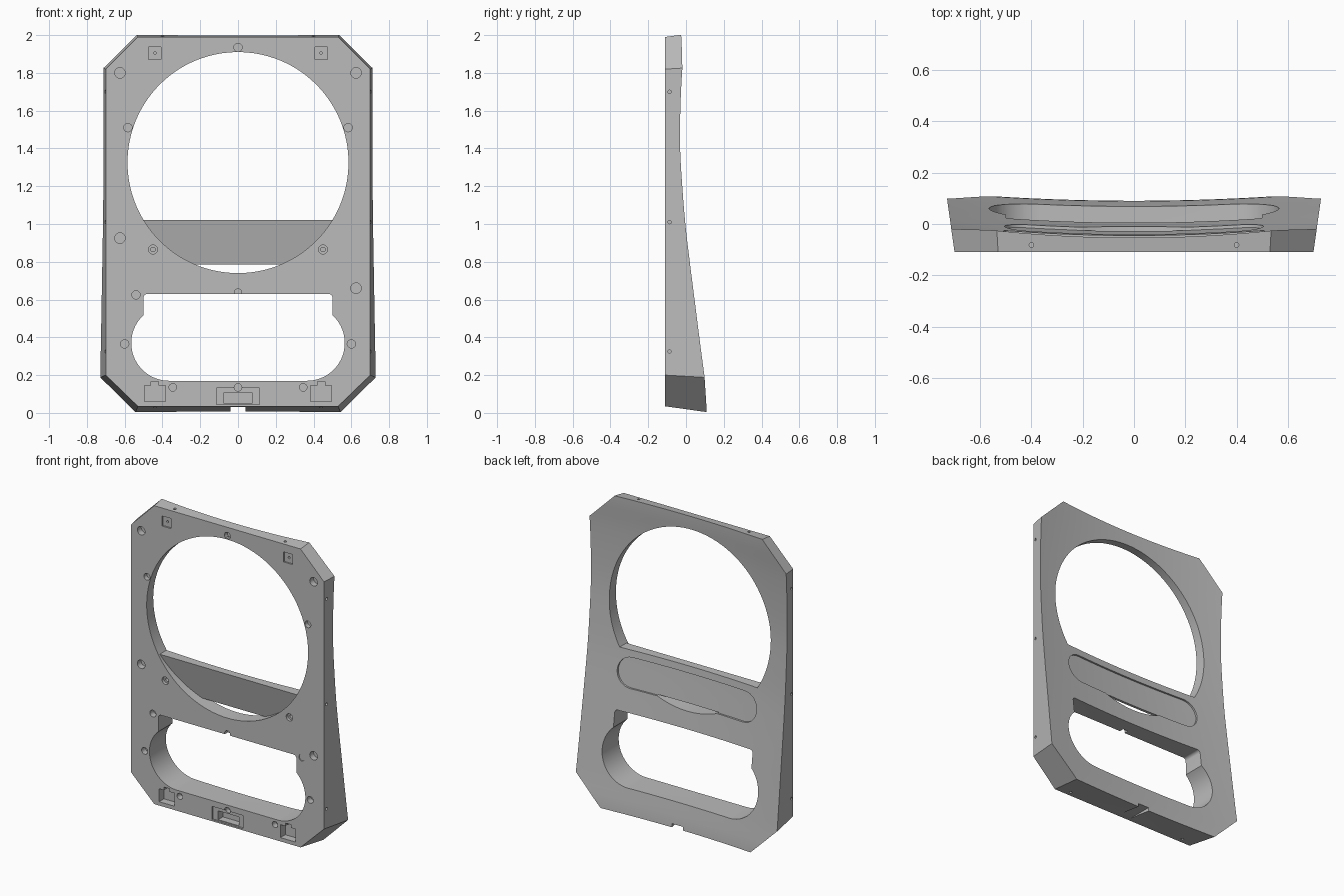
import bpy, bmesh, math

if "Cube" in bpy.data.objects:
    bpy.data.objects.remove(bpy.data.objects["Cube"])

grey = bpy.data.materials.new("mid_grey")
grey.use_nodes = True
grey.diffuse_color = (0.5, 0.5, 0.5, 1)
grey.node_tree.nodes["Principled BSDF"].inputs["Base Color"].default_value = (0.5, 0.5, 0.5, 1)

FRONT = -0.11
EDGE = [.122, .096, .070, .045, .020, -.003, -.019, -.030, -.029, -.020, -.003]


def back(x, z):
    """Depth of the dished rear surface."""
    t = min(max(z / 0.2, 0), 9.999)
    i = int(t)
    f = t - i
    p = [EDGE[min(max(i + k, 0), 10)] for k in (-1, 0, 1, 2)]
    edge = p[1] + 0.5 * f * (p[2] - p[0] + f * (2 * p[0] - 5 * p[1] + 4 * p[2] - p[3]
                             + f * (3 * (p[1] - p[2]) + p[3] - p[0])))
    return edge - (0.03 + 0.01 * z) * (1 - (x / 0.72) ** 2)


def finish(bm, name):
    bmesh.ops.recalc_face_normals(bm, faces=bm.faces)
    me = bpy.data.meshes.new(name)
    bm.to_mesh(me)
    bm.free()
    me.materials.append(grey)
    ob = bpy.data.objects.new(name, me)
    bpy.context.collection.objects.link(ob)
    return ob


def loft(name, loop_a, loop_b):
    bm = bmesh.new()
    a = [bm.verts.new(c) for c in loop_a]
    b = [bm.verts.new(c) for c in loop_b]
    bm.faces.new(a)
    bm.faces.new(b)
    for i in range(len(a)):
        j = (i + 1) % len(a)
        bm.faces.new((a[i], a[j], b[j], b[i]))
    return finish(bm, name)


def prism(name, pts, lo, hi, axis="y"):
    place = {"x": lambda u, v, t: (t, u, v),
             "y": lambda u, v, t: (u, t, v),
             "z": lambda u, v, t: (u, v, t)}[axis]
    return loft(name, [place(u, v, lo) for u, v in pts], [place(u, v, hi) for u, v in pts])


def arc(cx, cz, r, start, end, n):
    return [(cx + r * math.cos(math.radians(start + (end - start) * i / n)),
             cz + r * math.sin(math.radians(start + (end - start) * i / n))) for i in range(n + 1)]


def circle(cx, cz, r, n=20):
    return arc(cx, cz, r, 0, 360, n)[:-1]


def rect(x0, x1, z0, z1):
    return [(x0, z0), (x1, z0), (x1, z1), (x0, z1)]


def rear_solid(name, offset=0):
    """Everything in front of the dished rear surface."""
    bm = bmesh.new()
    bmesh.ops.create_grid(bm, x_segments=28, y_segments=44, size=1)
    for v in bm.verts:
        x, z = v.co.x * 0.8, 1 + v.co.y * 1.06
        v.co = (x, back(x, z) + offset, z)
    out = bmesh.ops.extrude_face_region(bm, geom=bm.faces[:], use_keep_orig=True)
    for v in out["geom"]:
        if isinstance(v, bmesh.types.BMVert):
            v.co.y = -0.3
    return finish(bm, name)


def boolean(ob, tool, operation="DIFFERENCE", keep=False):
    mod = ob.modifiers.new("cut", "BOOLEAN")
    mod.operation = operation
    mod.solver = "EXACT"
    mod.object = tool
    bpy.context.view_layer.objects.active = ob
    bpy.ops.object.modifier_apply(modifier=mod.name)
    if not keep:
        bpy.data.objects.remove(tool)


def octagon(y):
    """Chamfered outline, drafted outward towards the rear."""
    o = 0.14 * (y - FRONT)
    k = 0.41 * o
    half = [(.53 + k, .035 - o), (.70 + o, .2 - k), (.70 + o, 1.82 + k), (.53 + k, 1.99 + o)]
    return [(x, y, z) for x, z in half] + [(-x, y, z) for x, z in reversed(half)]


# Main panel
panel = loft("speaker_panel", octagon(FRONT), octagon(0.18))
rear = rear_solid("rear_shape")
boolean(panel, rear, "INTERSECT", keep=True)

# Rounded pocket in the rear, following the dish
pill = arc(.408, .878, .097, -90, 90, 16) + arc(-.408, .878, .097, 90, 270, 16)
pocket = prism("pocket_cutter", pill, -0.2, 0.2)
boolean(pocket, rear_solid("pocket_floor", -0.012))
boolean(panel, pocket, keep=True)

# Large round opening and lower keyed opening
boolean(panel, prism("round_cutter", circle(0, 1.325, .585, 128), -0.3, 0.3))
side = arc(.365, .37, .2, -90, 47.5, 28) + arc(.48, .61, .02, 0, 90, 5)
boolean(panel, prism("slot_cutter", side + [(-x, z) for x, z in reversed(side)], -0.3, 0.3))

# Blind holes in the front: x, z, radius, depth
holes = [(0, 1.935, .022, .03), (-.625, .925, .028, .04), (.625, .66, .028, .04),
         (-.54, .625, .022, .04), (.54, .625, .022, .006), (0, .135, .02, .04), (0, .637, .02, .03)]
for s in (-1, 1):
    holes += [(s * .625, 1.8, .028, .04), (s * .583, 1.51, .022, .03), (s * .6, .365, .022, .04),
              (s * .345, .135, .02, .04), (s * .45, .865, .024, .02), (s * .45, .865, .012, .04),
              (s * .44, 1.905, .007, .03)]
for x, z, r, d in holes:
    boolean(panel, prism("hole_cutter", circle(x, z, r), FRONT - .05, FRONT + d))

# Rectangular recesses in the front: outline, depth
recesses = [(rect(-.113, .113, .045, .132), .012), (rect(-.075, .075, .05, .108), .06),
            (rect(-.04, .04, -.05, .03), .4)]
for s in (-1, 1):
    c = s * .44
    recesses += [(rect(c - .033, c + .033, 1.872, 1.938), .01),
                 (rect(c - .055, c + .055, .06, .145), .05),
                 (rect(c - .02, c + .02, .14, .165), .05)]
for outline, d in recesses:
    boolean(panel, prism("recess_cutter", outline, FRONT - .05, FRONT + d))

# Screw holes around the rim
for s in (-1, 1):
    for z in (.325, 1.01, 1.70):
        boolean(panel, prism("side_cutter", circle(-.087, z, .009, 12), s * .67, s * .8, "x"))
    boolean(panel, prism("top_cutter", circle(s * .4, -.082, .009, 12), 1.96, 2.1, "z"))
    boolean(panel, prism("base_cutter", circle(s * .44, -.07, .009, 12), -.1, .05, "z"))

# Sloping cross shelf inside the round opening
shelf = prism("cross_shelf", [(-.097, 1.02), (-.045, .785), (.1, .785), (.1, 1.02)], -.6, .6, "x")
boolean(shelf, rear, "INTERSECT")
boolean(shelf, prism("shelf_trim", circle(0, 1.325, .587, 128), -0.3, 0.3), "INTERSECT")
boolean(shelf, pocket)

for ob in (panel, shelf):
    bpy.ops.object.select_all(action="DESELECT")
    ob.select_set(True)
    bpy.context.view_layer.objects.active = ob
    bpy.ops.object.shade_smooth_by_angle(angle=math.radians(28))
